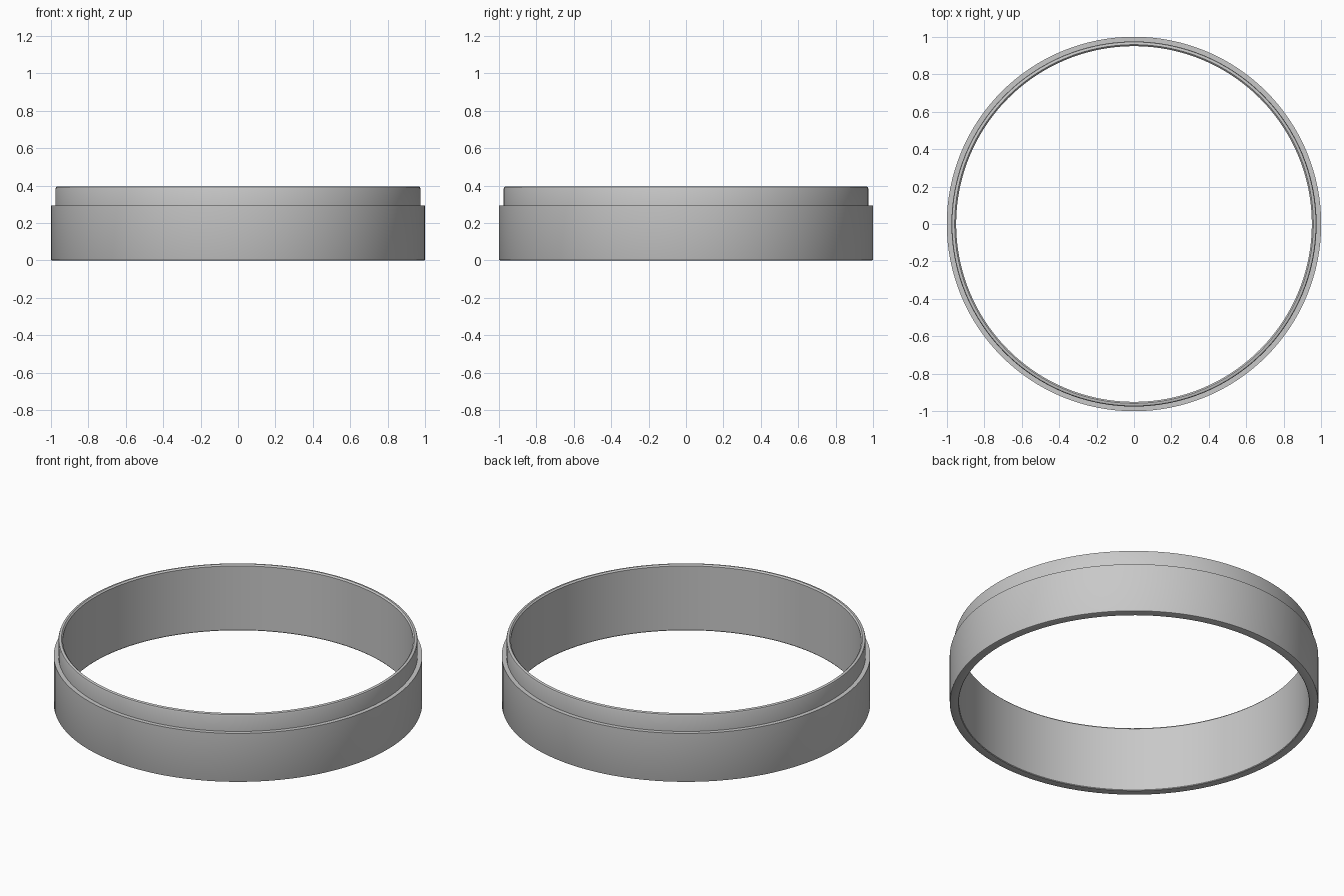
import bpy
import bmesh
from math import cos, sin, tau, radians

cube = bpy.data.objects.get("Cube")
if cube:
    bpy.data.objects.remove(cube)

SEGMENTS = 128

# Plain grey finish
grey = bpy.data.materials.new("grey")
grey.use_nodes = True
colour = (0.58, 0.58, 0.58, 1)
grey.diffuse_color = colour
grey.node_tree.nodes["Principled BSDF"].inputs["Base Color"].default_value = colour


def lathe(name, profile):
    """Spin a closed (radius, height) outline around the z axis."""
    bm = bmesh.new()
    rings = []
    for i in range(SEGMENTS):
        a = tau * i / SEGMENTS
        rings.append([bm.verts.new((r * cos(a), r * sin(a), z)) for r, z in profile])
    n = len(profile)
    for i in range(SEGMENTS):
        here, there = rings[i], rings[(i + 1) % SEGMENTS]
        for j in range(n):
            k = (j + 1) % n
            bm.faces.new((here[j], there[j], there[k], here[k]))
    bmesh.ops.recalc_face_normals(bm, faces=bm.faces)
    mesh = bpy.data.meshes.new(name)
    bm.to_mesh(mesh)
    bm.free()
    mesh.materials.append(grey)
    obj = bpy.data.objects.new(name, mesh)
    bpy.context.collection.objects.link(obj)
    return obj


# Stepped band: wide lower wall, narrower upper lip, softened rims
band = lathe("stepped_ring", [
    (0.953, 0.0), (0.993, 0.0), (0.998, 0.002), (1.0, 0.007),
    (1.0, 0.293), (0.975, 0.293),
    (0.975, 0.383), (0.972, 0.392), (0.965, 0.395),
    (0.958, 0.395), (0.95, 0.387), (0.95, 0.004),
])

# Smooth walls with crisp steps
bpy.ops.object.select_all(action="DESELECT")
band.select_set(True)
bpy.context.view_layer.objects.active = band
bpy.ops.object.shade_smooth_by_angle(angle=radians(30))
